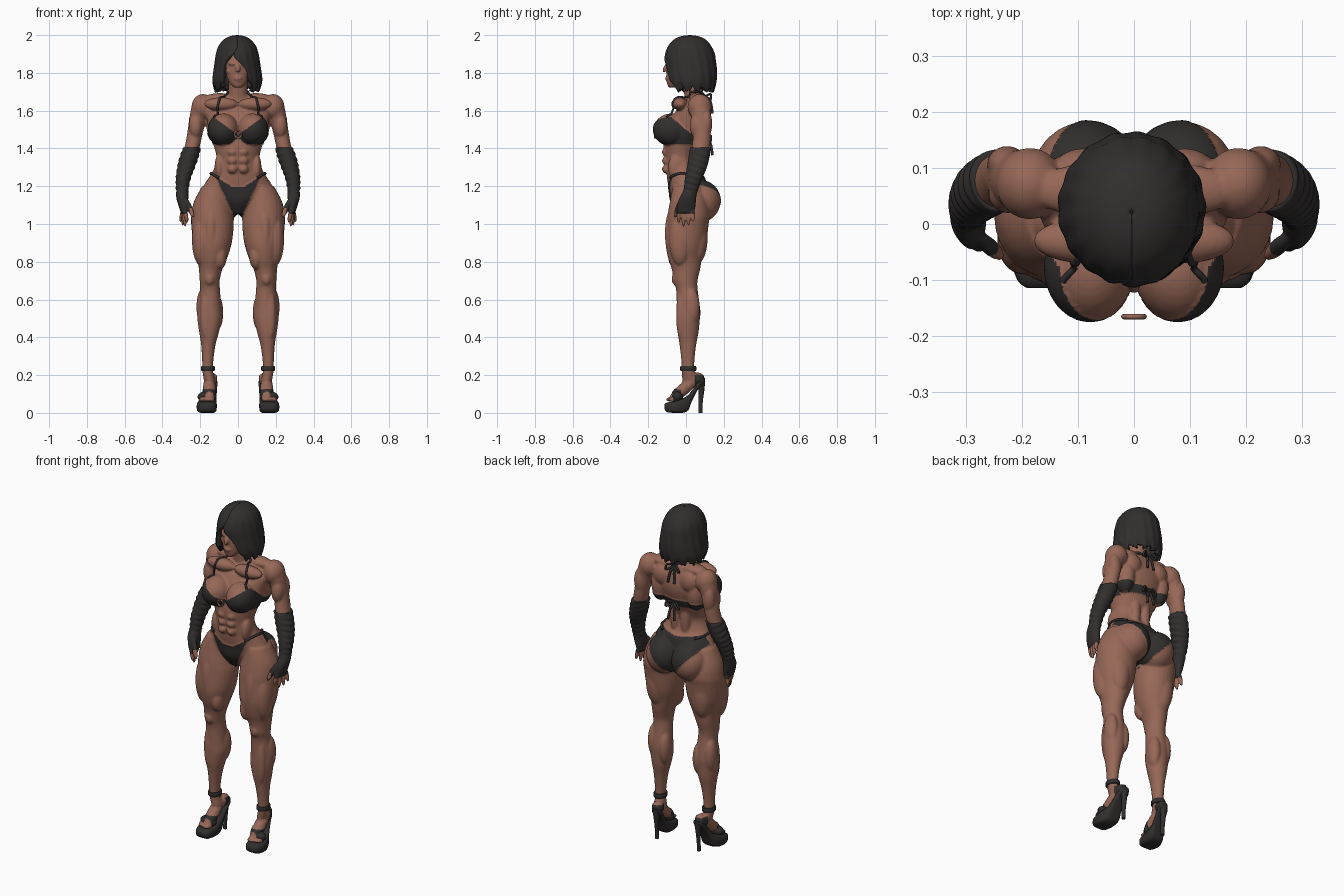
import bpy, bmesh, math
from mathutils import Matrix, Vector
from mathutils.bvhtree import BVHTree

def material(name, rgb):
    m = bpy.data.materials.new(name)
    m.diffuse_color = (*rgb, 1)
    return m

SKIN = material("brown_skin", (0.31, 0.138, 0.096))
DARK = material("charcoal", (0.031, 0.028, 0.027))

def spline(rows, n=4):
    """Smoothly interpolate rows of numbers."""
    out = []
    for i in range(len(rows) - 1):
        a, b, c, d = (rows[min(max(k, 0), len(rows) - 1)] for k in (i - 1, i, i + 1, i + 2))
        for s in range(n):
            t = s / n
            out.append([0.5 * (2*q + (r - p)*t + (2*p - 5*q + 4*r - s_)*t*t + (3*q - p - 3*r + s_)*t**3)
                        for p, q, r, s_ in zip(a, b, c, d)])
    return out + [list(rows[-1])]

def skin_rings(bm, rings):
    vs = [[bm.verts.new(p) for p in ring] for ring in rings]
    n = len(vs[0])
    for a, b in zip(vs, vs[1:]):
        for i in range(n):
            bm.faces.new((a[i], a[(i+1) % n], b[(i+1) % n], b[i]))
    bm.faces.new(vs[0])
    bm.faces.new(vs[-1])

def loft(bm, rows, seg=28, n=4):
    """Horizontal elliptical rings: x, y, z, rx, ry."""
    ang = [2 * math.pi * i / seg for i in range(seg)]
    skin_rings(bm, [[(x + rx*math.cos(a), y + ry*math.sin(a), z) for a in ang]
                    for x, y, z, rx, ry in spline(rows, n)])

def ball(bm, x, y, z, rx, ry, rz, tilt=0):
    m = Matrix.Translation((x, y, z)) @ Matrix.Rotation(tilt, 4, 'X') @ Matrix.Diagonal((rx, ry, rz, 1))
    bmesh.ops.create_uvsphere(bm, u_segments=24, v_segments=16, radius=1, matrix=m)

def finger(bm, p, q, r):
    p, q = Vector(p), Vector(q)
    m = Matrix.Translation((p + q) / 2) @ (q - p).to_track_quat('Z', 'Y').to_matrix().to_4x4()
    m = m @ Matrix.Diagonal((r, r, (q - p).length / 2, 1))
    bmesh.ops.create_uvsphere(bm, u_segments=12, v_segments=10, radius=1, matrix=m)

def mirror(bm):
    new = bmesh.ops.duplicate(bm, geom=bm.verts[:] + bm.edges[:] + bm.faces[:])["geom"]
    for v in new:
        if isinstance(v, bmesh.types.BMVert):
            v.co.x *= -1

def finish(bm, name, mats, recalc=True, sharp=True):
    if recalc:
        bmesh.ops.recalc_face_normals(bm, faces=bm.faces[:])
    me = bpy.data.meshes.new(name)
    bm.to_mesh(me)
    bm.free()
    ob = bpy.data.objects.new(name, me)
    bpy.context.collection.objects.link(ob)
    for m in mats:
        me.materials.append(m)
    me.shade_smooth()
    if sharp:
        me.set_sharp_from_angle(angle=math.radians(45))
    return ob

def bake(ob, mats):
    """Replace the mesh by its modified result."""
    dg = bpy.context.evaluated_depsgraph_get()
    me = bpy.data.meshes.new_from_object(ob.evaluated_get(dg))
    ob.modifiers.clear()
    ob.data = me
    me.materials.clear()
    for m in mats:
        me.materials.append(m)
    me.shade_smooth()
    return me

def fuse(ob, voxel, smooth):
    r = ob.modifiers.new("fuse", 'REMESH')
    r.mode, r.voxel_size = 'VOXEL', voxel
    s = ob.modifiers.new("soften", 'SMOOTH')
    s.factor, s.iterations = 0.5, smooth
    return bake(ob, (SKIN, DARK))

def paint(me, rule, lift=0.0):
    """Colour faces dark by a rule and raise them slightly."""
    raised = set()
    for p in me.polygons:
        dark = rule(*p.center)
        p.material_index = 1 if dark else 0
        if dark:
            raised.update(p.vertices)
    moves = [(i, me.vertices[i].normal.copy()) for i in raised]
    for i, nrm in moves:
        me.vertices[i].co += nrm * lift

# Body: legs, arms and muscles of one side, mirrored
bm = bmesh.new()
loft(bm, [(.12, .01, 1.2, .07, .08), (.135, .015, 1.12, .098, .1), (.137, .015, 1.05, .11, .112),
          (.135, .01, 1.0, .113, .11), (.135, 0, .9, .102, .108), (.137, -.005, .82, .08, .09),
          (.145, 0, .76, .062, .075), (.15, -.003, .7, .053, .064), (.148, .005, .65, .053, .057),
          (.15, .013, .55, .062, .062), (.15, .012, .5, .065, .061), (.153, .011, .43, .053, .056),
          (.157, .01, .36, .038, .044), (.16, .01, .28, .03, .035), (.16, .012, .22, .028, .034),
          (.15, .025, .17, .03, .045)])
loft(bm, [(.18, .07, 1.66, .045, .05), (.193, .075, 1.62, .053, .058), (.213, .08, 1.55, .046, .05),
          (.228, .085, 1.48, .041, .046), (.24, .08, 1.42, .04, .048), (.255, .07, 1.36, .04, .046)])
LEG_MUSCLES = [(.095, -.05, .83, .036, .045, .07), (.198, -.03, .92, .046, .06, .14),
               (.143, -.062, .95, .038, .05, .15), (.112, .032, .53, .034, .045, .095),
               (.186, .028, .56, .034, .045, .1), (.15, -.054, .71, .026, .022, .035),
               (.15, .06, .93, .062, .055, .14), (.17, -.03, .52, .03, .022, .13)]
TORSO_MUSCLES = [(.085, .076, 1.12, .1, .107, .11), (.078, -.078, 1.5, .08, .095, .085),
                 (.186, .072, 1.62, .06, .064, .068), (.224, .055, 1.52, .036, .036, .065),
                 (.226, .107, 1.53, .036, .032, .075), (.118, .065, 1.53, .05, .06, .1),
                 (.09, .095, 1.6, .055, .04, .06), (.033, .048, 1.35, .03, .03, .13),
                 (.095, .06, 1.665, .085, .045, .028), (.09, -.03, 1.635, .09, .04, .035),
                 (.1, -.05, 1.3, .024, .045, .07)]
for row in LEG_MUSCLES + TORSO_MUSCLES:
    ball(bm, *row)
for z in (1.38, 1.335, 1.29):                      # abdominal blocks
    ball(bm, .029, -.104, z, .026, .023, .023)
ball(bm, .152, -.01, .128, .034, .1, .032, .7)     # foot
ball(bm, .142, .06, .18, .03, .036, .035)          # ankle back
for i in range(5):                                 # toes
    ball(bm, .135 + i*.015, -.082 + abs(i - 1)*.005, .071, .0095, .026, .012)
ball(bm, .034, -.07, 1.856, .024, .028, .008)      # brow
ball(bm, .045, -.06, 1.808, .02, .03, .017)        # cheek
mirror(bm)
# Body: parts on the midline
loft(bm, [(0, .02, 1.055, .045, .06), (0, .02, 1.12, .13, .1), (0, .01, 1.18, .185, .1),
          (0, .0, 1.24, .158, .1), (0, -.018, 1.28, .133, .086), (0, -.028, 1.34, .114, .084),
          (0, -.02, 1.4, .124, .1), (0, 0, 1.47, .148, .11), (0, .02, 1.54, .163, .108),
          (0, .035, 1.6, .17, .088), (0, .05, 1.65, .14, .058), (0, .055, 1.68, .075, .045)], 40)
loft(bm, [(0, .05, 1.62, .07, .055), (0, .04, 1.69, .052, .05), (0, .025, 1.8, .05, .05)])
loft(bm, [(0, -.065, 1.722, .022, .026), (0, -.058, 1.74, .04, .042), (0, -.042, 1.78, .06, .06),
          (0, -.03, 1.84, .07, .073), (0, -.015, 1.91, .065, .075)])
ball(bm, 0, .03, 1.86, .078, .1, .1)
finger(bm, (0, -.088, 1.858), (0, -.122, 1.802), .013)
ball(bm, 0, -.101, 1.773, .023, .011, .006)
ball(bm, 0, -.097, 1.762, .019, .012, .006)
body = finish(bm, "body", (SKIN, DARK))
me = fuse(body, 0.006, 4)

def swimwear_and_shoes(x, y, z):
    ax = abs(x)
    if z < .22:                                    # heel cup and toe strap
        return (y > .045 and z < .2) or (-.07 < y < -.025 and z < .125)
    if 1.02 < z < 1.27:                            # briefs
        if y < .02:
            return ax < .025 + max(0, z - 1.06)*.48 and z < 1.195 + max(0, ax - .03)*.68
        return ax < .025 + max(0, z - 1.05)*.85 and ax < .185 and z < 1.25 + ax*.1
    if 1.41 < z < 1.6 and ax < .168:               # cups and back band
        if y < .03:
            return (1.425 + max(0, .04 - ax)*.8 < z <
                    min(1.485 + (ax - .02)*.72, 1.58 - (y + .1)*.8))
        return 1.435 < z < 1.48
    eye = abs(ax - .031) < .014 and abs(z - 1.842) < .005
    return eye and y < -.06

paint(me, swimwear_and_shoes, .003)
tree = BVHTree.FromPolygons([v.co.copy() for v in me.vertices], [p.vertices[:] for p in me.polygons])

def string(name, pts, r, snap=True):
    """Round cord, optionally laid on the body."""
    cu = bpy.data.curves.new(name, 'CURVE')
    cu.dimensions, cu.bevel_depth, cu.bevel_resolution, cu.use_fill_caps = '3D', r, 2, True
    rows = spline(pts, 8)
    sp = cu.splines.new('POLY')
    sp.points.add(len(rows) - 1)
    for pt, co in zip(sp.points, rows):
        if snap:
            loc, nrm, _, _ = tree.find_nearest(Vector(co))
            co = loc + nrm * r * .5
        pt.co = (*co, 1)
    cu.materials.append(DARK)
    bpy.context.collection.objects.link(bpy.data.objects.new(name, cu))

for s, side in ((1, "right"), (-1, "left")):
    string("halter_string_" + side, [(s*.12, -.1, 1.555), (s*.105, -.06, 1.63), (s*.07, .0, 1.69),
                                     (s*.045, .07, 1.7), (0, .1, 1.68)], .006)
    string("hip_string_" + side, [(s*.105, -.09, 1.245), (s*.14, -.04, 1.268),
                                  (s*.15, .02, 1.272), (s*.11, .08, 1.26)], .007)
    for part, y, z in (("neck", .1, 1.675), ("back", .1, 1.455)):
        string(part + "_bow_tail_" + side, [(0, y, z), (s*.012, y + .03, z - .03),
                                            (s*.022, y + .04, z - .09)], .007, False)
        string(part + "_bow_loop_" + side, [(0, y, z), (s*.03, y + .03, z + .012), (s*.045, y + .03, z - .02),
                                            (s*.02, y + .025, z - .012), (0, y, z)], .006, False)

# Clasp ring between the cups
string("clasp_ring", [(.018*math.cos(a*math.pi/6), -.165, 1.475 + .018*math.sin(a*math.pi/6))
                      for a in range(13)], .005, False)
bpy.data.objects["clasp_ring"].data.materials[0] = SKIN

# Gloved forearms and hands with bare fingers
bm = bmesh.new()
loft(bm, [(.243, .078, 1.405, .047, .056), (.257, .07, 1.36, .05, .056), (.275, .058, 1.3, .047, .053),
          (.29, .04, 1.24, .039, .046), (.295, .025, 1.18, .033, .039), (.295, .01, 1.14, .032, .044),
          (.29, .003, 1.1, .026, .048), (.285, 0, 1.06, .018, .044)])
for y, x, z in ((-.036, .268, 1.005), (-.012, .28, .985), (.012, .292, .99), (.034, .305, 1.01)):
    finger(bm, (.286, y, 1.095), (x, y*1.1, z), .012)
finger(bm, (.28, -.02, 1.14), (.235, -.06, 1.035), .015)
mirror(bm)
me = fuse(finish(bm, "gloved_hands", (SKIN, DARK)), .004, 3)
for v in me.vertices:                              # fabric folds
    if v.co.z > 1.17:
        v.co.x += .002 * math.sin(v.co.z*190 + v.co.y*60) * (1 if v.co.x > 0 else -1)
paint(me, lambda x, y, z: z > 1.055 and not (abs(x) < .256 and z < 1.085))

# Platform shoes: sole, stiletto heel and ankle strap
bm = bmesh.new()
SOLE = [(-.114, .165, .026, .02, .045), (-.1, .165, .043, .004, .055), (-.06, .166, .053, 0, .062),
        (-.02, .162, .05, 0, .075), (.012, .155, .042, .014, .095), (.03, .15, .036, .06, .118),
        (.06, .142, .032, .118, .158), (.085, .138, .028, .15, .18), (.1, .137, .016, .168, .186)]
def power(c):
    return math.copysign(abs(c)**.5, c)
rings = []
for y, x, w, zb, zt in spline(SOLE, 3):
    rings.append([(x + w*power(math.cos(a)), y, max(0, (zb + zt)/2 + (zt - zb)/2*power(math.sin(a))))
                  for a in [math.pi*i/10 for i in range(20)]])
skin_rings(bm, rings)
loft(bm, [(.138, .08, .175, .026, .022), (.138, .082, .12, .015, .015), (.138, .077, .05, .011, .011),
          (.138, .076, 0, .011, .011)], 16)
loft(bm, [(.16, .012, .222, .034, .04), (.16, .012, .228, .037, .043),
          (.16, .012, .242, .037, .043), (.16, .012, .248, .034, .04)], 24, 1)
ball(bm, .164, -.045, .085, .05, .03, .03, .3)
mirror(bm)
finish(bm, "platform_shoes", (DARK,))

# Bob hair with a swept fringe: z, y, rx, ry, right and left opening angles
HAIR = [(2.0, .02, .004, .004, 0, 0), (1.993, .02, .043, .05, 0, 0), (1.972, .02, .076, .09, 0, 0),
        (1.94, .02, .1, .115, 0, 0), (1.905, .022, .111, .13, -8, 9), (1.88, .022, .116, .134, -6, 24),
        (1.84, .025, .122, .136, 14, 36), (1.8, .027, .128, .137, 27, 40), (1.75, .028, .131, .132, 34, 42),
        (1.71, .035, .118, .112, 44, 48)]
bm = bmesh.new()
N = 96
grid = []
for z, cy, rx, ry, ar, al in spline(HAIR, 4):
    row = []
    low = max(0, (1.8 - z) / .09)
    for i in range(N + 1):
        a = math.radians(ar + (360 - al - ar) * i / N)
        k = 1 + .012 * math.sin(a*17 + z*14) * min(1, (2 - z)*10)
        dz = low * (.01*math.sin(a*13) + .006*math.sin(a*29))
        row.append(bm.verts.new((rx*k*math.sin(a) - .004, cy - ry*k*math.cos(a), z + dz)))
    grid.append(row)
for a, b in zip(grid, grid[1:]):
    for i in range(N):
        bm.faces.new((a[i], b[i], b[i+1], a[i+1]))
hair = finish(bm, "bob_hair", (DARK,), recalc=False, sharp=False)
sol = hair.modifiers.new("thickness", 'SOLIDIFY')
sol.thickness, sol.offset = .028, -1
